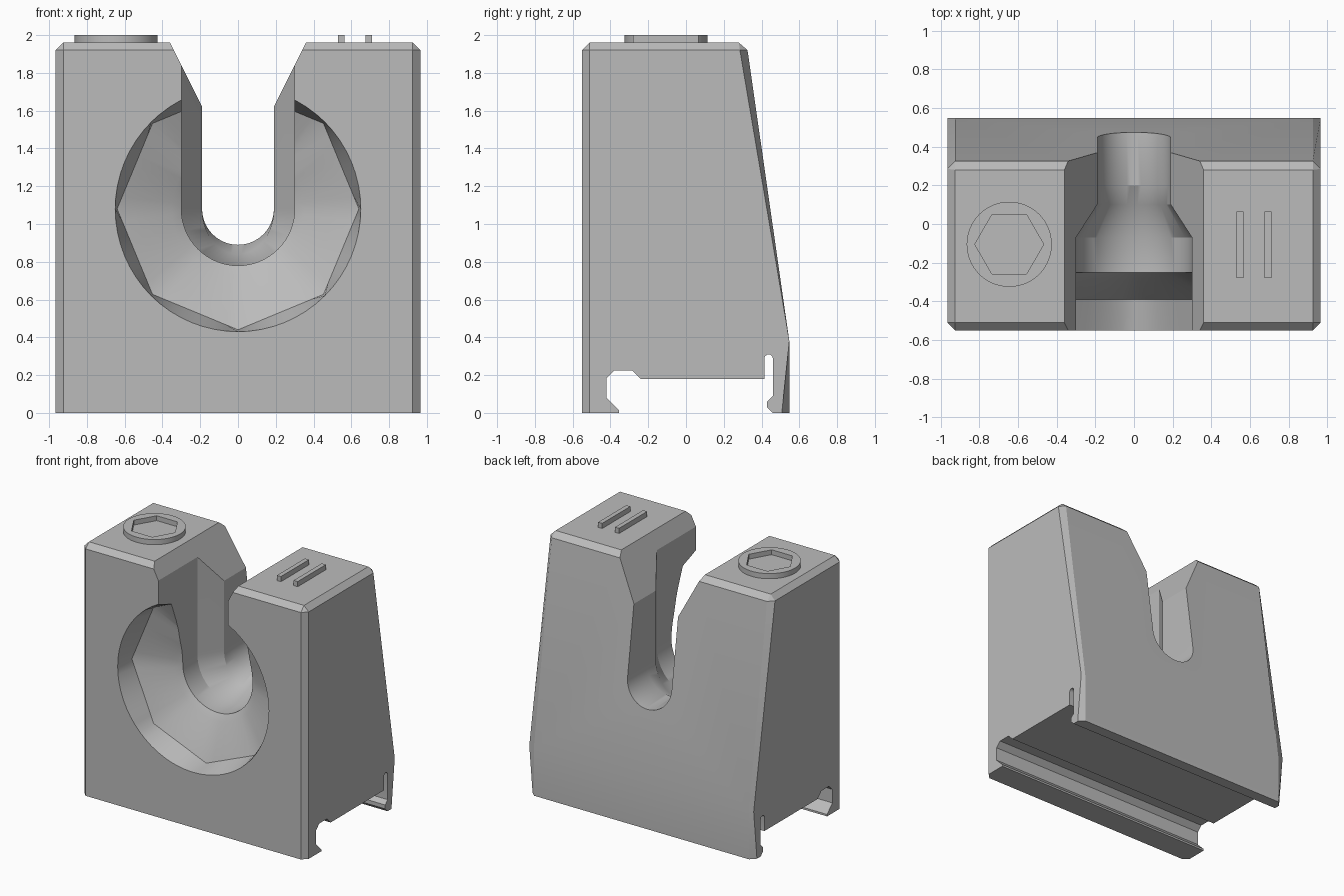
import bpy, bmesh
from math import pi, cos, sin

cube = bpy.data.objects.get("Cube")
if cube:
    bpy.data.objects.remove(cube, do_unlink=True)

grey = bpy.data.materials.new("plain grey")
grey.use_nodes = True
colour = (0.5, 0.5, 0.5, 1)
grey.diffuse_color = colour
grey.node_tree.nodes["Principled BSDF"].inputs["Base Color"].default_value = colour


def finish(name, bm):
    bmesh.ops.recalc_face_normals(bm, faces=bm.faces)
    mesh = bpy.data.meshes.new(name)
    bm.to_mesh(mesh)
    bm.free()
    mesh.materials.append(grey)
    obj = bpy.data.objects.new(name, mesh)
    bpy.context.collection.objects.link(obj)
    return obj


def loft(rings):
    """Closed solid through rings of equal point counts."""
    bm = bmesh.new()
    loops = [[bm.verts.new(p) for p in ring] for ring in rings]
    n = len(loops[0])
    for a, b in zip(loops, loops[1:]):
        for i in range(n):
            j = (i + 1) % n
            bm.faces.new((a[i], a[j], b[j], b[i]))
    bm.faces.new(loops[0])
    bm.faces.new(loops[-1])
    return bm


def activate(obj):
    bpy.ops.object.select_all(action="DESELECT")
    obj.select_set(True)
    bpy.context.view_layer.objects.active = obj


def cut(obj, bm):
    cutter = finish("cutter", bm)
    cutter.hide_render = True
    mod = obj.modifiers.new("cut", "BOOLEAN")
    mod.operation = "DIFFERENCE"
    mod.solver = "EXACT"
    mod.object = cutter
    activate(obj)
    bpy.ops.object.modifier_apply(modifier=mod.name)
    bpy.data.objects.remove(cutter, do_unlink=True)


def smooth(obj):
    activate(obj)
    bpy.ops.object.shade_smooth_by_angle(angle=pi / 7)


# Body: side profile drawn across the width, chamfered except at the foot
W = 0.965
side = [(-0.55, 0), (-0.55, 1.96), (0.32, 1.96), (0.547, 0.38), (0.547, 0)]
bm = loft([[(x, y, z) for y, z in side] for x in (-W, W)])
edges = []
for e in bm.edges:
    a, b = (v.co for v in e.verts)
    foot = a.z < 0.01 and b.z < 0.01
    bend = abs(a.x - b.x) > 1 and abs(a.z - 0.38) < 0.01
    if not (foot or bend):
        edges.append(e)
bmesh.ops.bevel(bm, geom=edges, offset=0.04, segments=1, affect="EDGES")
body = finish("body", bm)

# Rail channel along the underside, with hooked lips and a rounded relief slot
rail = [(-0.355, -0.1), (-0.355, 0.015), (-0.42, 0.08), (-0.42, 0.185),
        (-0.38, 0.225), (-0.285, 0.225), (-0.24, 0.18), (0.415, 0.18)]
rail += [(0.4375 - 0.0225 * cos(t * pi / 8), 0.287 + 0.0225 * sin(t * pi / 8))
         for t in range(9)]
rail += [(0.46, 0.09), (0.43, 0.06), (0.43, 0.03), (0.46, 0), (0.46, -0.1)]
cut(body, loft([[(x, y, z) for y, z in rail] for x in (-1.1, 1.1)]))

# Round recess in the front, narrowing to an octagon and then a dished seat
CZ, N = 1.08, 64


def ring(y, radius, octagon=False):
    pts = []
    for i in range(N):
        a = 2 * pi * i / N
        r = radius
        if octagon:
            r *= cos(pi / 8) / cos(a % (pi / 4) - pi / 8)
        pts.append((r * cos(a), y, CZ + r * sin(a)))
    return pts


cut(body, loft([ring(-0.6, 0.65), ring(-0.55, 0.65), ring(-0.39, 0.64, True),
                ring(-0.28, 0.35), ring(-0.25, 0.30)]))


# Open-topped slot, narrowing towards the back
def slot_ring(y, half, drop):
    arc = [(half * cos(pi + pi * i / 32), y, CZ + drop * sin(pi + pi * i / 32))
           for i in range(33)]
    return [(-half, y, 2.1)] + arc + [(half, y, 2.1)]


cut(body, loft([slot_ring(-0.7, 0.3, 0.3), slot_ring(-0.07, 0.3, 0.3),
                slot_ring(0.1, 0.19, 0.24), slot_ring(0.2, 0.19, 0.19),
                slot_ring(0.7, 0.19, 0.19)]))

# Flared lead-in at the mouth of the slot
cut(body, loft([[(-0.43, y, 2.1), (0, y, 1.24), (0.43, y, 2.1)]
                for y in (-0.7, 0.7)]))
smooth(body)


# Round boss with a hexagonal socket
def disc(z, radius, count):
    return [(-0.645 + radius * cos(2 * pi * i / count),
             -0.105 + radius * sin(2 * pi * i / count), z) for i in range(count)]


boss = finish("socket_boss", loft([disc(z, 0.22, 64) for z in (1.95, 2.0)]))
cut(boss, loft([disc(z, 0.178, 6) for z in (1.962, 2.1)]))
smooth(boss)

# Pair of raised ribs on the other shoulder
for name, x in (("inner_rib", 0.53), ("outer_rib", 0.675)):
    outline = [(x, -0.28), (x + 0.035, -0.28), (x + 0.035, 0.065), (x, 0.065)]
    finish(name, loft([[(px, py, z) for px, py in outline] for z in (1.95, 2.0)]))
